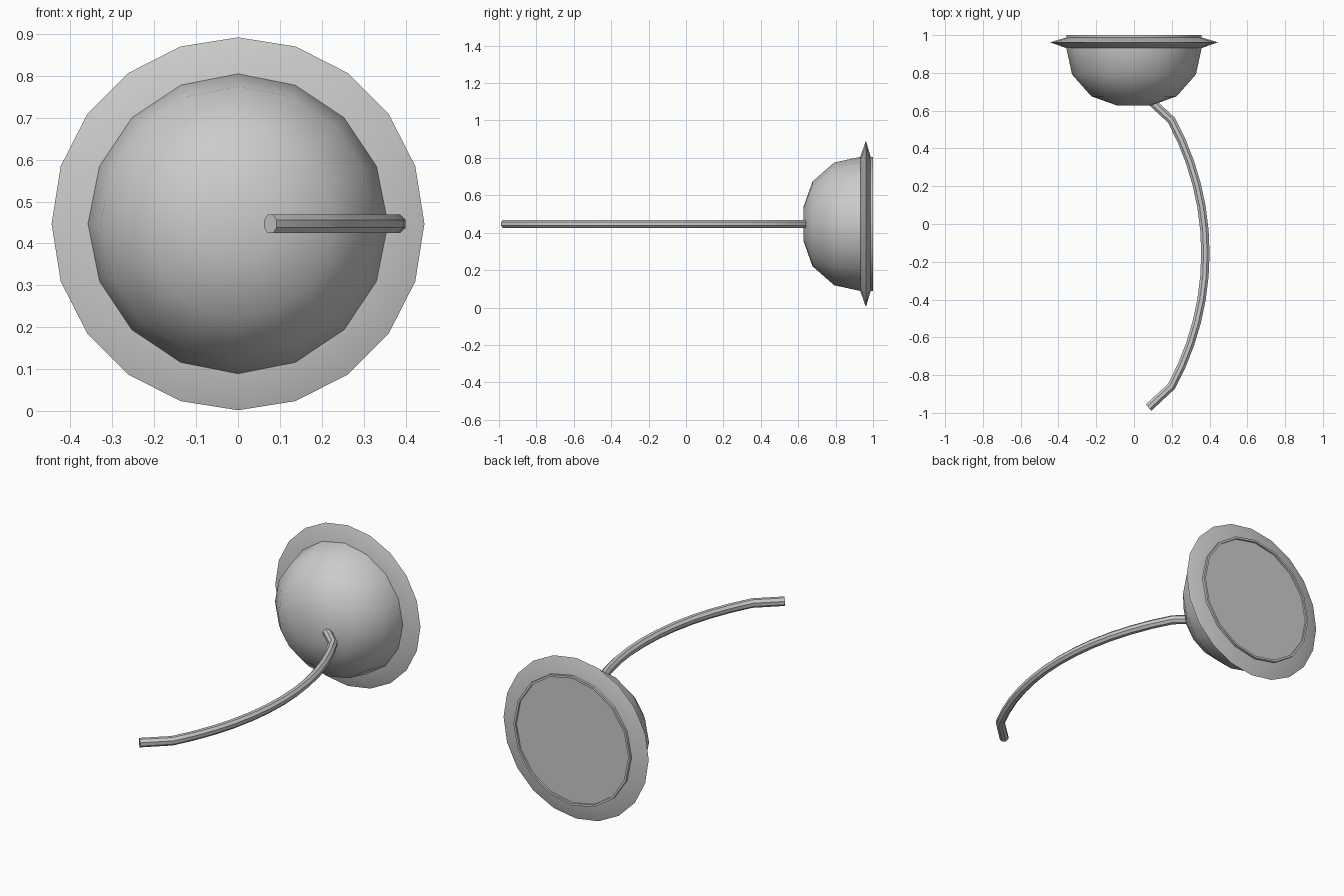
import bpy, bmesh, math
from mathutils import Vector

if "Cube" in bpy.data.objects:
    bpy.data.objects.remove(bpy.data.objects["Cube"])

CZ = 0.447  # height of the common axis

metal = bpy.data.materials.new("grey metal")
metal.diffuse_color = (0.6, 0.6, 0.6, 1)
metal.use_nodes = True
metal.node_tree.nodes["Principled BSDF"].inputs["Base Color"].default_value = metal.diffuse_color


def build(name, rings, caps=True, loop=False):
    """Skin a list of vertex rings into a smooth-by-angle object."""
    bm = bmesh.new()
    vs = [[bm.verts.new(p) for p in ring] for ring in rings]
    n = len(vs[0])
    pairs = list(zip(vs, vs[1:])) + ([(vs[-1], vs[0])] if loop else [])
    for a, b in pairs:
        for i in range(n):
            j = (i + 1) % n
            bm.faces.new((a[i], a[j], b[j], b[i]))
    if caps:
        bm.faces.new(vs[0])
        bm.faces.new(vs[-1])
    bmesh.ops.recalc_face_normals(bm, faces=bm.faces)
    mesh = bpy.data.meshes.new(name)
    bm.to_mesh(mesh)
    bm.free()
    mesh.materials.append(metal)
    ob = bpy.data.objects.new(name, mesh)
    bpy.context.collection.objects.link(ob)
    bpy.ops.object.select_all(action='DESELECT')
    ob.select_set(True)
    bpy.context.view_layer.objects.active = ob
    bpy.ops.object.shade_smooth_by_angle(angle=math.radians(35))
    return ob


def lathe(profile, sides):
    """Rings around the y axis from (radius, y) points."""
    return [[(r * math.sin(math.tau * i / sides), y,
              CZ + r * math.cos(math.tau * i / sides)) for i in range(sides)]
            for r, y in profile]


# bowl with a thin lip around the slightly recessed back
build("bowl", lathe([(0.088, 0.627), (0.226, 0.676), (0.328, 0.792), (0.358, 0.93),
                     (0.358, 1.0), (0.346, 1.0), (0.346, 0.99)], 16))

# sharp-edged rim disc
build("rim", lathe([(0.345, 0.932), (0.36, 0.932), (0.445, 0.962),
                    (0.36, 0.987), (0.345, 0.987)], 20), caps=False, loop=True)

# curved handle: circular arc with a straight bent tip at each end
R, MID, PEAK, HALF = 1.47, -0.155, 0.378, 0.705
sweep = math.asin(HALF / R)
path = [Vector((0.077, -0.972, CZ))]
for k in range(13):
    t = sweep * (k / 6 - 1)
    path.append(Vector((PEAK - R * (1 - math.cos(t)), MID + R * math.sin(t), CZ)))
path.append(Vector((0.077, 0.662, CZ)))

rings = []
for k, p in enumerate(path):
    before = (p - path[k - 1]).normalized() if k else None
    after = (path[k + 1] - p).normalized() if k + 1 < len(path) else None
    d = ((before or after) + (after or before)).normalized()
    side = Vector((d.y, -d.x, 0))
    rings.append([p + 0.024 * (side * math.cos(a) + Vector((0, 0, math.sin(a))))
                  for a in (math.tau * (i + 0.5) / 8 for i in range(8))])
build("handle", rings)
